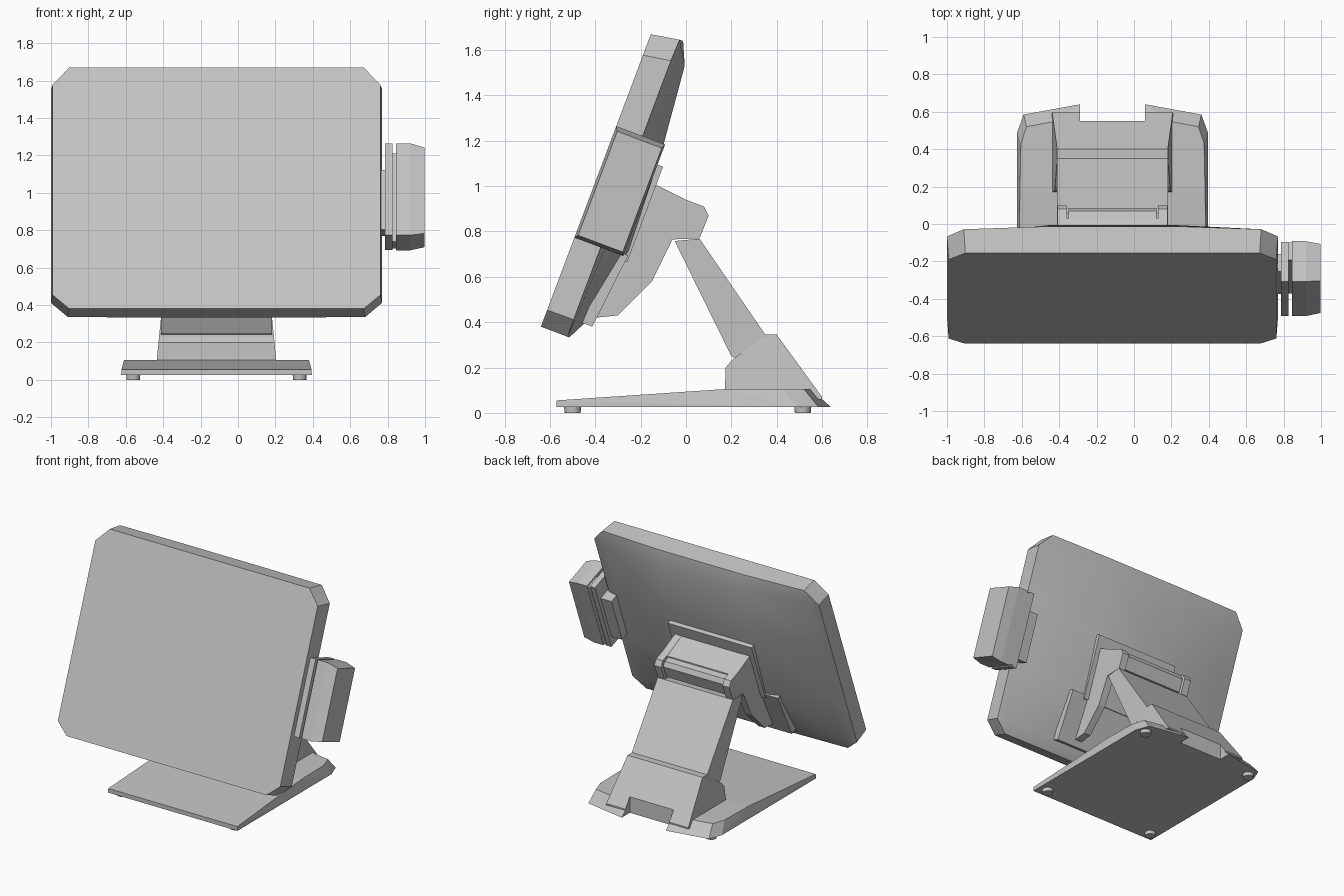
import bpy, bmesh, math
from mathutils import Vector

cube = bpy.data.objects.get("Cube")
if cube:
    bpy.data.objects.remove(cube, do_unlink=True)

grey = bpy.data.materials.new("light grey plastic")
grey.use_nodes = True
COLOUR = (0.55, 0.55, 0.55, 1)
grey.diffuse_color = COLOUR
grey.node_tree.nodes["Principled BSDF"].inputs["Base Color"].default_value = COLOUR

MID = -0.115                      # centre line of screen and stand
TILT = math.radians(20.6)
UP = Vector((0, math.sin(TILT), math.cos(TILT)))
BACK = Vector((0, math.cos(TILT), -math.sin(TILT)))
CORNER = Vector((0, -0.64, 0.38))  # lower front edge of the screen


def tilted(x, u, n):
    """Point at x, height u along the screen and depth n behind its glass."""
    return Vector((x, 0, 0)) + CORNER + UP * u + BACK * n


def finish(bm, name):
    bmesh.ops.recalc_face_normals(bm, faces=bm.faces)
    mesh = bpy.data.meshes.new(name)
    bm.to_mesh(mesh)
    bm.free()
    mesh.materials.append(grey)
    obj = bpy.data.objects.new(name, mesh)
    bpy.context.collection.objects.link(obj)
    return obj


def hull(name, points):
    bm = bmesh.new()
    verts = [bm.verts.new(p) for p in points]
    out = bmesh.ops.convex_hull(bm, input=verts)
    loose = {g for g in out["geom_interior"] + out["geom_unused"]
             if isinstance(g, bmesh.types.BMVert)}
    bmesh.ops.delete(bm, geom=list(loose), context="VERTS")
    bmesh.ops.dissolve_limit(bm, angle_limit=0.01, verts=bm.verts, edges=bm.edges)
    return finish(bm, name)


def prism(name, profile, x0, x1):
    """Side profile of (y, z) points drawn out from x0 to x1."""
    bm = bmesh.new()
    face = bm.faces.new([bm.verts.new((x0, y, z)) for y, z in profile])
    out = bmesh.ops.extrude_face_region(bm, geom=[face])
    moved = [g for g in out["geom"] if isinstance(g, bmesh.types.BMVert)]
    bmesh.ops.translate(bm, verts=moved, vec=(x1 - x0, 0, 0))
    return finish(bm, name)


def tilted_box(name, x, u, n):
    return hull(name, [tilted(a, b, c) for a in x for b in u for c in n])


# Screen housing: flat octagonal front, straight rim, bulging back
xs = [-1.0, -0.91, -0.45, 0.22, 0.68, 0.77]
us = [0.0, 0.08, 0.45, 0.94, 1.3, 1.4]
across = [0, 0.17, 1, 1, 0.17, 0]
bulge = [0.01, 0.05, 0.12, 0.1, 0.065, 0.02]
bm = bmesh.new()
grid = {}
for i, x in enumerate(xs):
    for j, u in enumerate(us):
        if not (i in (0, 5) and j in (0, 5)):
            grid[i, j] = bm.verts.new(tilted(x, u, 0.124 + across[i] * bulge[j]))
for i in range(5):
    for j in range(5):
        keys = [(i, j), (i + 1, j), (i + 1, j + 1), (i, j + 1)]
        bm.faces.new([grid[k] for k in keys if k in grid])
rim = ([(i, 0) for i in range(1, 5)] + [(5, j) for j in range(1, 5)]
       + [(i, 5) for i in range(4, 0, -1)] + [(0, j) for j in range(4, 0, -1)])
front = [bm.verts.new(tilted(MID + (xs[i] - MID) * 0.99, us[j] * 0.984, 0))
         for i, j in rim]
bm.faces.new(front)
for k in range(len(rim)):
    m = (k + 1) % len(rim)
    bm.faces.new([front[k], front[m], grid[rim[m]], grid[rim[k]]])
screen = finish(bm, "screen_housing")
bpy.ops.object.select_all(action="DESELECT")
screen.select_set(True)
bpy.context.view_layer.objects.active = screen
bpy.ops.object.shade_smooth_by_angle(angle=math.radians(30))

# Card reader beside the screen, with a swipe slot open to the front
hull("card_reader_body",
     [tilted(x, u, n) for x, us_, ns in ((0.845, (0.42, 0.945), (0, 0.23)),
                                         (0.92, (0.42, 0.945), (0, 0.23)),
                                         (0.997, (0.435, 0.925), (0.012, 0.222)))
      for u in us_ for n in ns])
tilted_box("card_reader_wall", (0.785, 0.827), (0.42, 0.945), (0, 0.225))
tilted_box("card_reader_slot_floor", (0.82, 0.85), (0.43, 0.935), (0.126, 0.228))
tilted_box("card_reader_bracket", (0.7, 0.79), (0.49, 0.83), (0.1, 0.2))

# Mounting plates on the back of the screen
tilted_box("mount_plate", (MID - 0.33, MID + 0.33), (0.4, 0.85), (0.2, 0.256))
hull("lower_mount_plate",
     [tilted(MID + s * 0.43, u, n) for s in (-1, 1)
      for u, n in ((0.08, 0.12), (0.08, 0.212), (0.43, 0.2), (0.43, 0.25))])

# Hinge bracket: two cheeks, a roof between them and the hinge bar
cheek = [(-0.14, 1.01), (0, 0.94), (0.08, 0.91), (0.1, 0.87), (0.06, 0.77),
         (-0.06, 0.765), (-0.15, 0.58), (-0.3, 0.43), (-0.4, 0.42)]
roof = [(-0.14, 1.008), (0, 0.938), (0.03, 0.925), (0.025, 0.8), (-0.02, 0.79),
        (-0.2, 0.85)]
bar = [(0.02, 0.92), (0.07, 0.905), (0.085, 0.87), (0.05, 0.785), (0.01, 0.785)]
for side, label in ((-1, "right"), (1, "left")):
    a, b = MID + side * 0.295, MID + side * 0.242
    prism(label + "_bracket_cheek", cheek, min(a, b), max(a, b))
prism("bracket_roof", roof, MID - 0.25, MID + 0.25)
prism("hinge_bar", bar, MID - 0.235, MID + 0.235)

# Leaning arm
prism("stand_arm",
      [(-0.05, 0.758), (0.06, 0.768), (0.36, 0.33), (0.25, 0.22), (0.2, 0.25)],
      MID - 0.297, MID + 0.297)

# Base: wedge plate with a clipped rear, and the hump that carries the arm
half_bottom = [(0.51, -0.57, 0.025), (0.51, 0.49, 0.025), (0.475, 0.585, 0.025),
               (0.175, 0.64, 0.025)]
half_top = [(0.508, -0.57, 0.055), (0.495, 0.17, 0.105), (0.49, 0.43, 0.105),
            (0.46, 0.52, 0.105), (0.3, 0.55, 0.105)]
base = hull("base_plate", [(MID + s * x, y, z) for s in (-1, 1)
                           for x, y, z in half_bottom + half_top])
hump_side = [(0.17, 0.06), (0.175, 0.2), (0.2, 0.23), (0.35, 0.345),
             (0.4, 0.345), (0.6, 0.07), (0.6, 0.06)]
hump = hull("base_hump", [(MID + s * (0.33 - 0.1 * z), y, z) for s in (-1, 1)
                          for y, z in hump_side])

# Cable notch in the rear of the base
notch = prism("cable_notch_cutter", [(0.55, -0.1), (0.8, -0.1), (0.8, 0.5), (0.55, 0.5)],
              MID - 0.173, MID + 0.173)
notch.hide_render = True
for obj in (base, hump):
    cut = obj.modifiers.new("cable_notch", "BOOLEAN")
    cut.operation = "DIFFERENCE"
    cut.solver = "EXACT"
    cut.object = notch
    bpy.context.view_layer.objects.active = obj
    bpy.ops.object.modifier_apply(modifier=cut.name)
bpy.data.objects.remove(notch, do_unlink=True)

# Rubber feet
for side in (-1, 1):
    for y, place in ((-0.5, "front"), (0.515, "rear")):
        bm = bmesh.new()
        bmesh.ops.create_cone(bm, cap_ends=True, segments=16, radius1=0.035,
                              radius2=0.038, depth=0.03)
        bmesh.ops.translate(bm, verts=bm.verts, vec=(MID + side * 0.445, y, 0.015))
        finish(bm, place + ("_left" if side > 0 else "_right") + "_foot")
